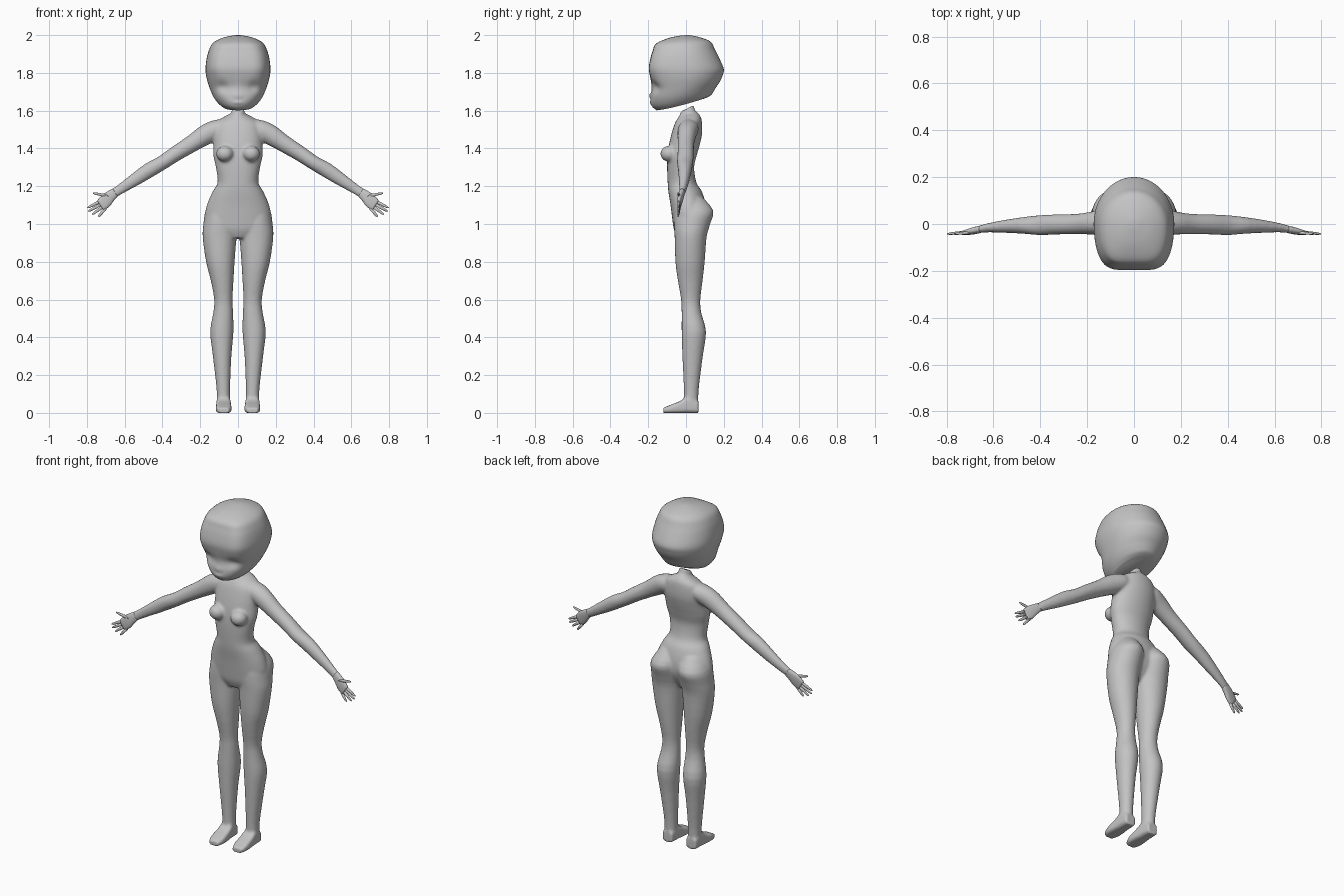
import bpy, bmesh, math
from mathutils import Vector, Matrix

clay = bpy.data.materials.new("clay_grey")
clay.diffuse_color = (0.55, 0.55, 0.55, 1)


def resample(keys, n):
    """Catmull-Rom interpolation between parameter tuples."""
    out = []
    for i in range(len(keys) - 1):
        a, b, c, d = (keys[max(i - 1, 0)], keys[i], keys[i + 1], keys[min(i + 2, len(keys) - 1)])
        for k in range(n):
            t = k / n
            out.append(tuple(0.5 * (2 * q + (r - p) * t + (2 * p - 5 * q + 4 * r - s) * t * t
                                    + (3 * q - p - 3 * r + s) * t ** 3)
                             for p, q, r, s in zip(a, b, c, d)))
    return out + [keys[-1]]


def body_ring(zf, zb, yf, yb, hx, p, cx=0, n=40):
    """Horizontal ring, tilted from front height zf to back height zb; p shapes the front."""
    pts = []
    for i in range(n):
        a = 2 * math.pi * i / n
        s = (1 - math.cos(a)) / 2
        w = math.sin(a)
        x = math.copysign(abs(w) ** (p if s < 0.5 else 1), w) if abs(w) > 1e-6 else 0
        pts.append(Vector((cx + hx * x, yf + (yb - yf) * s, zf + (zb - zf) * s ** 1.3)))
    return pts


def tube_ring(c, u, v, p=1.0, n=20):
    pts = []
    for i in range(n):
        a = 2 * math.pi * i / n
        f = [math.copysign(abs(w) ** p, w) for w in (math.cos(a), math.sin(a))]
        pts.append(Vector(c) + Vector(u) * f[0] + Vector(v) * f[1])
    return pts


def loft(bm, rings, flip=False):
    loops = [[bm.verts.new((-q.x if flip else q.x, q.y, q.z)) for q in r] for r in rings]
    faces = [bm.faces.new(loops[0]), bm.faces.new(loops[-1][::-1])]
    for A, B in zip(loops, loops[1:]):
        for i in range(len(A)):
            j = (i + 1) % len(A)
            faces.append(bm.faces.new((A[j], A[i], B[i], B[j])))
    bmesh.ops.recalc_face_normals(bm, faces=faces)


def make(name, bm):
    me = bpy.data.meshes.new(name)
    bm.to_mesh(me)
    bm.free()
    for f in me.polygons:
        f.use_smooth = True
    me.materials.append(clay)
    ob = bpy.data.objects.new(name, me)
    bpy.context.collection.objects.link(ob)
    return ob


# Head: stacked tilted rings, then dented eye sockets, nose and lips
head_keys = [
    (1.602, 1.665, -.155, .10, .085, 1.2), (1.62, 1.68, -.178, .13, .106, 1.0),
    (1.645, 1.70, -.187, .145, .125, .9), (1.675, 1.725, -.185, .16, .14, .75),
    (1.72, 1.755, -.182, .18, .155, .6), (1.77, 1.785, -.188, .193, .167, .5),
    (1.82, 1.82, -.197, .20, .172, .42), (1.87, 1.87, -.19, .18, .167, .42),
    (1.915, 1.92, -.177, .155, .155, .45), (1.955, 1.965, -.158, .13, .132, .5),
    (1.985, 1.988, -.09, .075, .08, .7), (1.999, 2.0, -.02, .02, .02, 1)]


def bump(x, z, x0, z0, sx, sz):
    return math.exp(-((x - x0) / sx) ** 2 - ((z - z0) / sz) ** 2)


head_rings = [body_ring(*k, n=64) for k in resample(head_keys, 4)]
for r in head_rings:
    for q in r:
        if q.y < -0.05:
            q.y += (.022 * bump(abs(q.x), q.z, .08, 1.725, .04, .03)
                    - .011 * bump(q.x, q.z, 0, 1.68, .014, .013)
                    - .006 * bump(q.x, q.z, 0, 1.642, .022, .007))
bm = bmesh.new()
loft(bm, head_rings)
make("head", bm)

# Body: torso, legs, feet, arms and chest fused into one skin
bm = bmesh.new()
torso = [
    (1.595, 1.63, -.028, .04, .034, 1), (1.575, 1.60, -.035, .05, .036, 1),
    (1.56, 1.58, -.044, .07, .07, 1), (1.53, 1.55, -.06, .083, .115, .8),
    (1.48, 1.48, -.076, .085, .13, .8), (1.42, 1.42, -.09, .073, .13, .8),
    (1.36, 1.36, -.098, .056, .13, .8), (1.30, 1.30, -.10, .043, .117, .8),
    (1.22, 1.22, -.097, .055, .108, .8), (1.17, 1.17, -.093, .085, .135, .8),
    (1.10, 1.10, -.082, .105, .165, .8), (1.03, 1.03, -.073, .105, .175, .8),
    (.97, .97, -.064, .08, .15, .8), (.925, .925, -.045, .05, .06, .8)]
loft(bm, [body_ring(*k) for k in resample(torso, 4)])

# leg: height, inner x, outer x, front y, back y
leg = [(1.14, .02, .13, -.05, .09), (1.07, .004, .172, -.06, .145), (1.0, .003, .183, -.063, .128),
       (.93, .008, .187, -.06, .109), (.8, .018, .169, -.056, .099), (.7, .024, .144, -.043, .088),
       (.6, .029, .126, -.026, .076), (.53, .026, .131, -.023, .081), (.43, .024, .147, -.023, .106),
       (.3, .035, .133, -.019, .089), (.12, .042, .113, -.011, .067), (.01, .04, .113, -.01, .064)]
# foot: y, inner x, outer x, height
foot = [(-.12, .046, .108, .026), (-.08, .034, .118, .042), (-.03, .036, .116, .062),
        (.01, .039, .114, .085), (.066, .045, .11, .06)]
# arm: x, y, z, half width, half depth
arm = [(.05, .015, 1.525, .04, .045), (.11, .012, 1.502, .053, .055), (.17, .005, 1.473, .054, .05),
       (.24, 0, 1.428, .046, .044), (.33, -.002, 1.372, .041, .043), (.40, -.005, 1.325, .038, .043),
       (.47, -.006, 1.285, .04, .036), (.55, -.01, 1.232, .034, .028), (.62, -.016, 1.186, .027, .02),
       (.665, -.024, 1.157, .025, .015)]
N = Vector((.545, 0, .838))      # across the arm
for flip in (False, True):
    loft(bm, [body_ring(z, z, yf, yb, (b - a) / 2, .9, (a + b) / 2, 32)
              for z, a, b, yf, yb in resample(leg, 3)], flip)
    loft(bm, [tube_ring(((a + b) / 2, y, h / 2), ((b - a) / 2, 0, 0), (0, 0, h / 2 + .001), .5, 32)
              for y, a, b, h in resample(foot, 3)], flip)
    loft(bm, [tube_ring((x, y, z), (0, d, 0), N * w) for x, y, z, w, d in resample(arm, 3)], flip)
    bmesh.ops.create_uvsphere(bm, u_segments=24, v_segments=16, radius=1, matrix=Matrix.Translation(
        (-.07 if flip else .07, -.09, 1.372)) @ Matrix.Diagonal((.046, .046, .042, 1)))
body = make("body", bm)
m = body.modifiers.new("fuse", 'REMESH')
m.mode = 'VOXEL'
m.voxel_size = 0.008
m.use_smooth_shade = True
m = body.modifiers.new("soften", 'SMOOTH')
m.factor = 0.5
m.iterations = 4

# Hands: flat palm, four splayed fingers and a thumb
bm = bmesh.new()
palm = [(.65, -.021, 1.167, .024, .015), (.675, -.027, 1.147, .03, .015),
        (.70, -.033, 1.123, .036, .013), (.728, -.038, 1.098, .032, .008)]
loft(bm, [tube_ring((x, y, z), (0, d, 0), N * w, .8) for x, y, z, w, d in resample(palm, 3)])
fingers = [((.725, 1.122), (.797, 1.086)), ((.72, 1.108), (.792, 1.067)),
           ((.712, 1.095), (.772, 1.05)), ((.702, 1.083), (.739, 1.038)),
           ((.685, 1.147), (.768, 1.164))]
for (x0, z0), (x1, z1) in fingers:
    d = Vector((x1 - x0, 0, z1 - z0))
    n = Vector((-d.z, 0, d.x)).normalized()
    loft(bm, [tube_ring(Vector((x0, -.036, z0)) + d * t + Vector((0, -.006 * t, 0)),
                        (0, r * .8, 0), n * r, 1, 10)
              for t, r in ((0, .009), (.5, .008), (.88, .006), (1, .003))])
hands = make("hands", bm)
hands.modifiers.new("other_hand", 'MIRROR').use_mirror_merge = False
